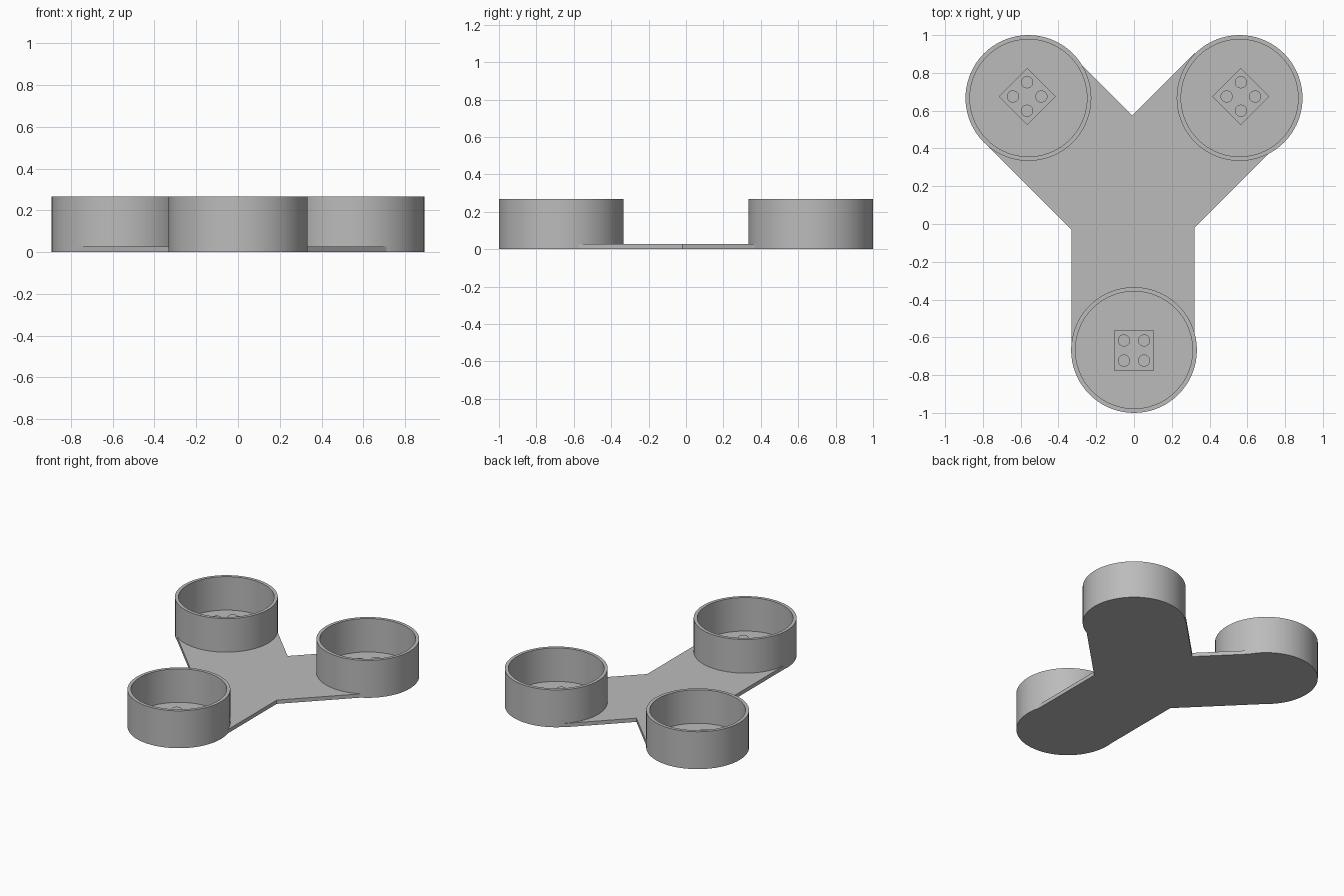
import bpy, bmesh, math
from mathutils import Matrix

cube = bpy.data.objects.get("Cube")
if cube:
    bpy.data.objects.remove(cube, do_unlink=True)

# Single grey plastic
grey = bpy.data.materials.new("grey plastic")
grey.use_nodes = True
colour = (0.5, 0.5, 0.5, 1)
grey.diffuse_color = colour
grey.node_tree.nodes["Principled BSDF"].inputs["Base Color"].default_value = colour

PLATE = 0.027          # base plate thickness
RIM = 0.267            # cup height
OUTER, INNER = 0.333, 0.31


def finish(name, bm, smooth=False):
    bmesh.ops.recalc_face_normals(bm, faces=bm.faces[:])
    mesh = bpy.data.meshes.new(name)
    bm.to_mesh(mesh)
    bm.free()
    mesh.materials.append(grey)
    obj = bpy.data.objects.new(name, mesh)
    bpy.context.collection.objects.link(obj)
    if smooth:
        bpy.ops.object.select_all(action='DESELECT')
        obj.select_set(True)
        bpy.context.view_layer.objects.active = obj
        bpy.ops.object.shade_smooth_by_angle(angle=math.radians(30))
    return obj


def make_plate(outline):
    bm = bmesh.new()
    face = bm.faces.new([bm.verts.new((x, y, 0)) for x, y in outline])
    top = bmesh.ops.extrude_face_region(bm, geom=[face])["geom"]
    verts = [v for v in top if isinstance(v, bmesh.types.BMVert)]
    bmesh.ops.translate(bm, verts=verts, vec=(0, 0, PLATE))
    finish("base_plate", bm)


def make_cup(name, x, y):
    # Lathed wall and floor
    profile = [(0, 0), (OUTER, 0), (OUTER, RIM), (INNER, RIM),
               (INNER, PLATE + 0.001), (0, PLATE + 0.001)]
    bm = bmesh.new()
    verts = [bm.verts.new((r, 0, z)) for r, z in profile]
    edges = [bm.edges.new(pair) for pair in zip(verts, verts[1:])]
    bmesh.ops.spin(bm, geom=verts + edges, cent=(0, 0, 0), axis=(0, 0, 1),
                   angle=math.tau, steps=72)
    bmesh.ops.remove_doubles(bm, verts=bm.verts[:], dist=0.0001)
    finish(name, bm, True).location = (x, y, 0)


def make_block(name, x, y, turn):
    # Square block with four round studs
    side, top, stud = 0.213, 0.069, 0.024
    bm = bmesh.new()
    bmesh.ops.create_cube(bm, size=1, matrix=Matrix.Translation((0, 0, (PLATE + top) / 2))
                          @ Matrix.Diagonal((side, side, top - PLATE, 1)))
    for sx in (-1, 1):
        for sy in (-1, 1):
            spot = Matrix.Translation((sx * side / 4, sy * side / 4, top + stud / 2))
            bmesh.ops.create_cone(bm, cap_ends=True, segments=32, radius1=0.032,
                                  radius2=0.032, depth=stud, matrix=spot)
    obj = finish(name, bm, True)
    obj.location = (x, y, 0)
    obj.rotation_euler.z = math.radians(turn)


# Three-armed plate, each arm ending under a cup
make_plate([(-0.331, -0.667), (0.32, -0.667), (0.32, -0.02), (0.783, 0.443),
            (0.321, 0.905), (-0.01, 0.574), (-0.331, 0.895), (-0.793, 0.433),
            (-0.331, -0.029)])

# Cups with their studded blocks
for label, x, y, turn in (("front", 0, -0.667, 0), ("left", 0.559, 0.667, 45),
                          ("right", -0.559, 0.667, 45)):
    make_cup(label + "_cup", x, y)
    make_block(label + "_studded_block", x * 1.012, y + (0.008 if turn else -0.003), turn)
